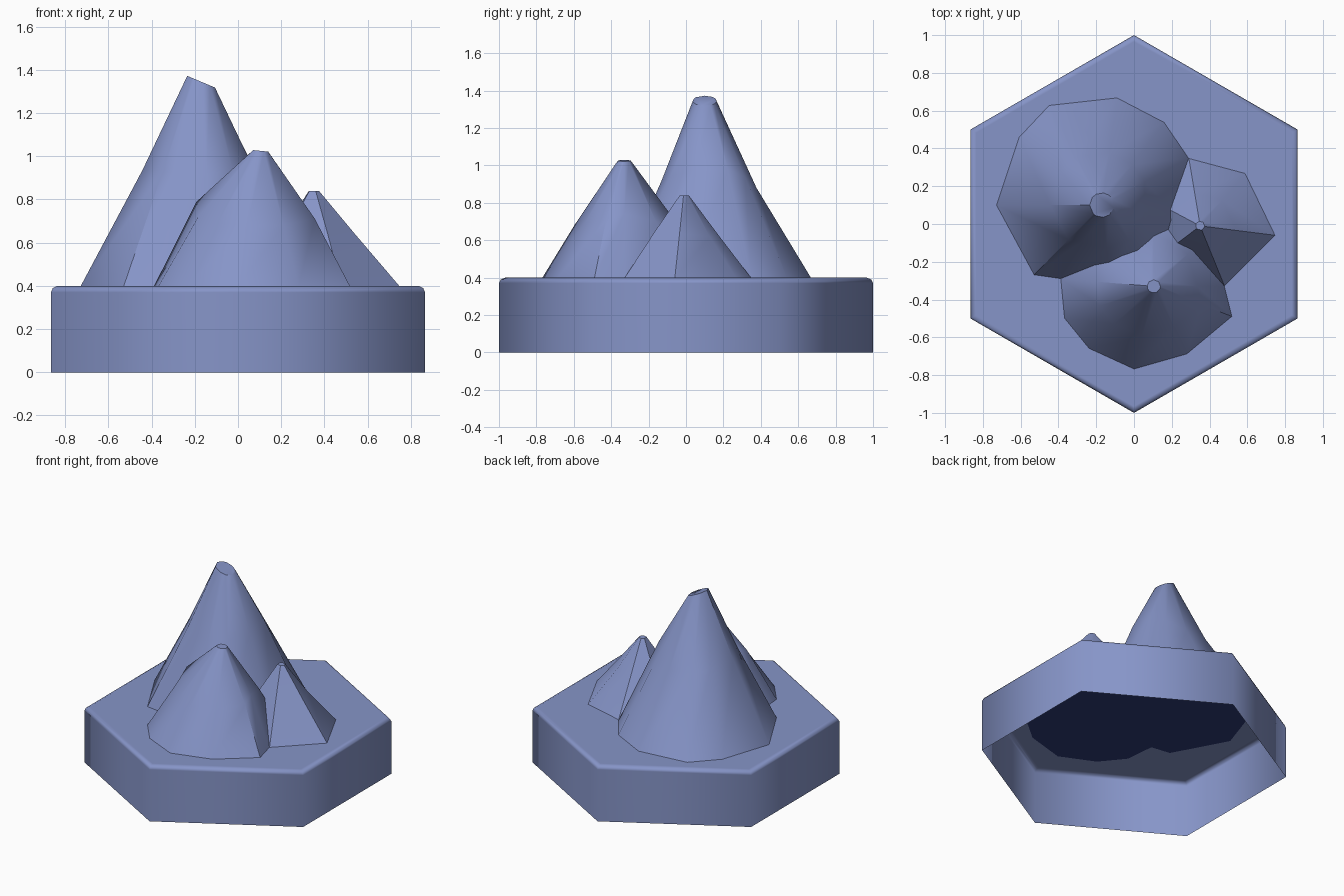
import bpy
import bmesh
import math

cube = bpy.data.objects.get("Cube")
if cube:
    bpy.data.objects.remove(cube)


def material(name, rgb):
    mat = bpy.data.materials.new(name)
    mat.use_nodes = True
    mat.diffuse_color = (*rgb, 1)
    mat.node_tree.nodes["Principled BSDF"].inputs["Base Color"].default_value = (*rgb, 1)
    return mat


SLATE = material("slate blue", (0.24, 0.30, 0.58))
NAVY = material("dark navy", (0.027, 0.042, 0.18))
TOP = 0.4


def skin(name, rings, cap_bottom, sharp_angle):
    """Join rings of points from bottom to top and close the upper end."""
    bm = bmesh.new()
    loops = [[bm.verts.new(p) for p in ring] for ring in rings]
    n = len(loops[0])
    for low, high in zip(loops, loops[1:]):
        for i in range(n):
            j = (i + 1) % n
            bm.faces.new((low[i], low[j], high[j], high[i]))
    bm.faces.new(loops[-1])
    if cap_bottom:
        bm.faces.new(loops[0][::-1]).material_index = 1
    mesh = bpy.data.meshes.new(name)
    bm.to_mesh(mesh)
    bm.free()
    mesh.materials.append(SLATE)
    mesh.materials.append(NAVY)
    obj = bpy.data.objects.new(name, mesh)
    bpy.context.collection.objects.link(obj)
    bpy.ops.object.select_all(action="DESELECT")
    obj.select_set(True)
    bpy.context.view_layer.objects.active = obj
    bpy.ops.object.shade_smooth_by_angle(angle=math.radians(sharp_angle))
    return obj


def hexagon(radius, z):
    return [(radius * math.sin(-k * math.pi / 3), radius * math.cos(k * math.pi / 3), z)
            for k in range(6)]


def mountain(name, peak, tip_radius, tilt, mid, foot):
    """foot: counter-clockwise (x, y, height share of the slope at the mid ring)."""
    px, py, pz = peak
    base, middle, tip = [], [], []
    for x, y, share in foot:
        d = math.hypot(x - px, y - py)
        tx = px + (x - px) / d * tip_radius
        ty = py + (y - py) / d * tip_radius
        tz = pz + tilt * (tx - px)
        base.append((x, y, TOP - 0.004))
        middle.append((x + (tx - x) * mid, y + (ty - y) * mid, TOP + (tz - TOP) * share))
        tip.append((tx, ty, tz))
    return skin(name, [base, middle, tip], True, 45)


# Hollow hexagonal base with a bevelled rim, open underneath
base = skin("hexagonal_base",
            [hexagon(1, 0), hexagon(1, 0.37), hexagon(0.99, 0.39), hexagon(0.965, TOP)],
            False, 75)
base.modifiers.new("even_shading", "WEIGHTED_NORMAL").weight = 90

# Three overlapping mountains
mountain("tall_mountain", (-0.17, 0.1, 1.345), 0.065, -0.42, 0.58, [
    (-0.73, 0.10, 0.55), (-0.53, -0.27, 0.55), (-0.39, -0.29, 0.55),
    (-0.12, -0.36, 0.55), (0.12, -0.27, 0.58), (0.28, 0.0, 0.63),
    (0.29, 0.35, 0.63), (0.16, 0.54, 0.58), (-0.09, 0.67, 0.51),
    (-0.45, 0.63, 0.51), (-0.61, 0.46, 0.53)])
mountain("front_mountain", (0.105, -0.33, 1.025), 0.035, -0.1, 0.43, [
    (-0.39, -0.29, 0.62), (-0.37, -0.50, 0.52), (-0.24, -0.66, 0.44),
    (0.0, -0.77, 0.45), (0.28, -0.69, 0.45), (0.52, -0.49, 0.50),
    (0.48, -0.33, 0.55), (0.40, -0.05, 0.48), (0.10, 0.15, 0.45),
    (-0.25, 0.0, 0.50)])
mountain("small_mountain", (0.35, -0.01, 0.84), 0.025, 0, 0.55, [
    (0.05, 0.15, 0.55), (0.10, -0.20, 0.55), (0.48, -0.33, 0.56),
    (0.75, -0.06, 0.54), (0.59, 0.27, 0.50), (0.29, 0.35, 0.54)])
